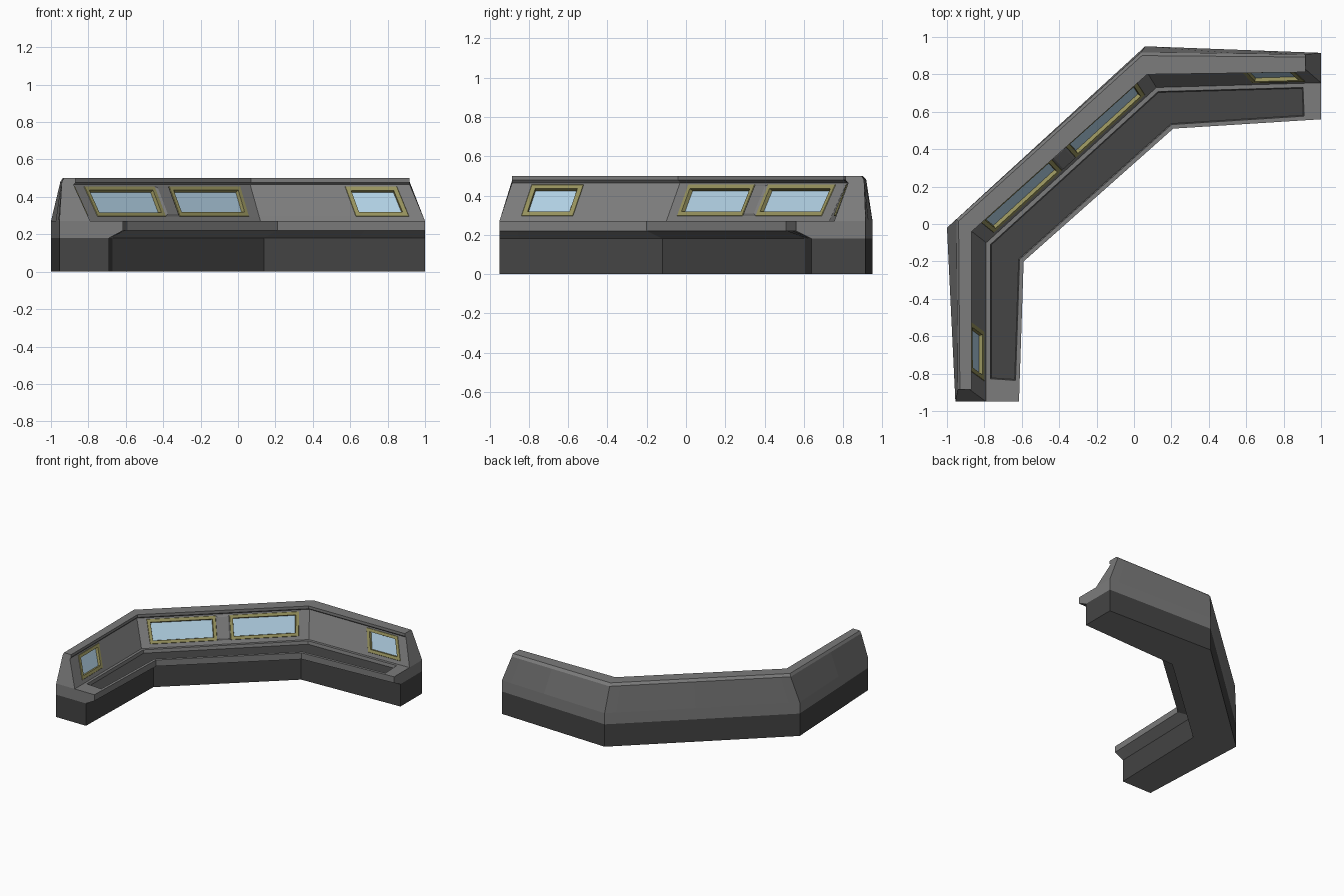
import bpy, bmesh
from mathutils import Vector

cube = bpy.data.objects.get("Cube")
if cube:
    bpy.data.objects.remove(cube)


def material(name, rgb):
    m = bpy.data.materials.new(name)
    m.use_nodes = True
    m.diffuse_color = (*rgb, 1)
    m.node_tree.nodes["Principled BSDF"].inputs["Base Color"].default_value = (*rgb, 1)
    return m


BODY, DARK, FRAME, GLASS = range(4)
materials = [
    material("mid_grey", (0.20, 0.20, 0.20)),
    material("dark_grey", (0.058, 0.058, 0.058)),
    material("olive_trim", (0.31, 0.29, 0.11)),
    material("pale_blue_glass", (0.44, 0.63, 0.77)),
]

# Plan lines of the bent wall: end, corner, corner, end
outer = [(-.955, -.95), (-1, -.02), (.06, .95), (1, .915)]
crest = [(-.942, -.885), (-.95, .025), (.038, .918), (.918, .907)]
rail = [(-.868, -.885), (-.868, -.04), (.07, .80), (.918, .812)]
sill = [(-.79, -.95), (-.79, -.10), (.12, .73), (1, .755)]
lip = [(-.615, -.95), (-.59, -.20), (.21, .51), (1, .56)]
foot = [(-.69, -.95), (-.67, -.12), (.14, .605), (1, .64)]


def at(line, i, s):
    return Vector(line[i]).lerp(Vector(line[i + 1]), s)


def section(i, s):
    """Closed cross-section at fraction s along segment i."""
    o, c, r, p, l, f = [at(k, i, s) for k in (outer, crest, rail, sill, lip, foot)]
    head = Vector((*r.lerp(c, .15), .465))
    base = Vector((*p, .27))
    return [
        Vector((*o, 0)), Vector((*o, .18)), Vector((*o, .27)),
        Vector((*c, .48)), Vector((*c.lerp(r, .15), .5)),
        Vector((*r, .5)), Vector((*r, .478)),
        head, base.lerp(head, .95), base.lerp(head, .13), base,
        Vector((*l, .27)), Vector((*l, .22)),
        Vector((*f, .18)), Vector((*f, 0)),
    ]


# Stations along the wall, with a tag for the panel cell that follows each one
stations = [
    (0, 0, ""), (0, .12, "window"), (0, .43, ""),
    (1, 0, ""), (1, .055, "window"), (1, .455, "post"), (1, .535, "window"), (1, .94, ""),
    (2, 0, ""), (2, .59, "window"), (2, .915, ""), (2, 1, ""),
]
PANEL_ROW, LEDGE_ROW = 8, 10

bm = bmesh.new()
rings = [[bm.verts.new(v) for v in section(i, s)] for i, s, tag in stations]
count = len(rings[0])
windows, posts, ledge = [], [], []

# Lofted wall, base and ledge; only the upright base walls are dark
for k in range(len(rings) - 1):
    a, b = rings[k], rings[k + 1]
    for j in range(count):
        n = (j + 1) % count
        face = bm.faces.new((a[j], a[n], b[n], b[j]))
        face.material_index = DARK if j in (0, count - 2) else BODY
        if j == PANEL_ROW and stations[k][2] == "window":
            windows.append(face)
        if j == PANEL_ROW and stations[k][2] == "post":
            posts.append(face)
        if j == LEDGE_ROW and 0 < k < len(rings) - 2:
            ledge.append(face)

# End caps: dark base, ledge end and sloping wall end
for ring in (rings[0], rings[-1]):
    bm.faces.new([ring[j] for j in (0, 1, 13, 14)]).material_index = DARK
    bm.faces.new([ring[j] for j in (1, 2, 10, 11, 12, 13)])
    bm.faces.new(ring[2:11])
bmesh.ops.recalc_face_normals(bm, faces=bm.faces[:])


def inset(faces, thickness, depth):
    bmesh.ops.inset_individual(bm, faces=faces, thickness=thickness,
                               depth=depth, use_even_offset=True)


# Framed, recessed windows
for face in windows:
    face.material_index = FRAME
inset(windows, .002, .003)
inset(windows, .022, 0)
inset(windows, .003, -.02)
for face in windows:
    face.material_index = GLASS

# Raised post between the middle windows
inset(posts, .012, .008)

# Sunken desk running along the ledge
bmesh.ops.inset_region(bm, faces=ledge, thickness=.022, depth=0, use_even_offset=True)
bmesh.ops.inset_region(bm, faces=ledge, thickness=.005, depth=-.025, use_even_offset=True)
for face in ledge:
    face.material_index = DARK

mesh = bpy.data.meshes.new("window_wall")
bm.to_mesh(mesh)
bm.free()
for m in materials:
    mesh.materials.append(m)
wall = bpy.data.objects.new("window_wall", mesh)
bpy.context.collection.objects.link(wall)
